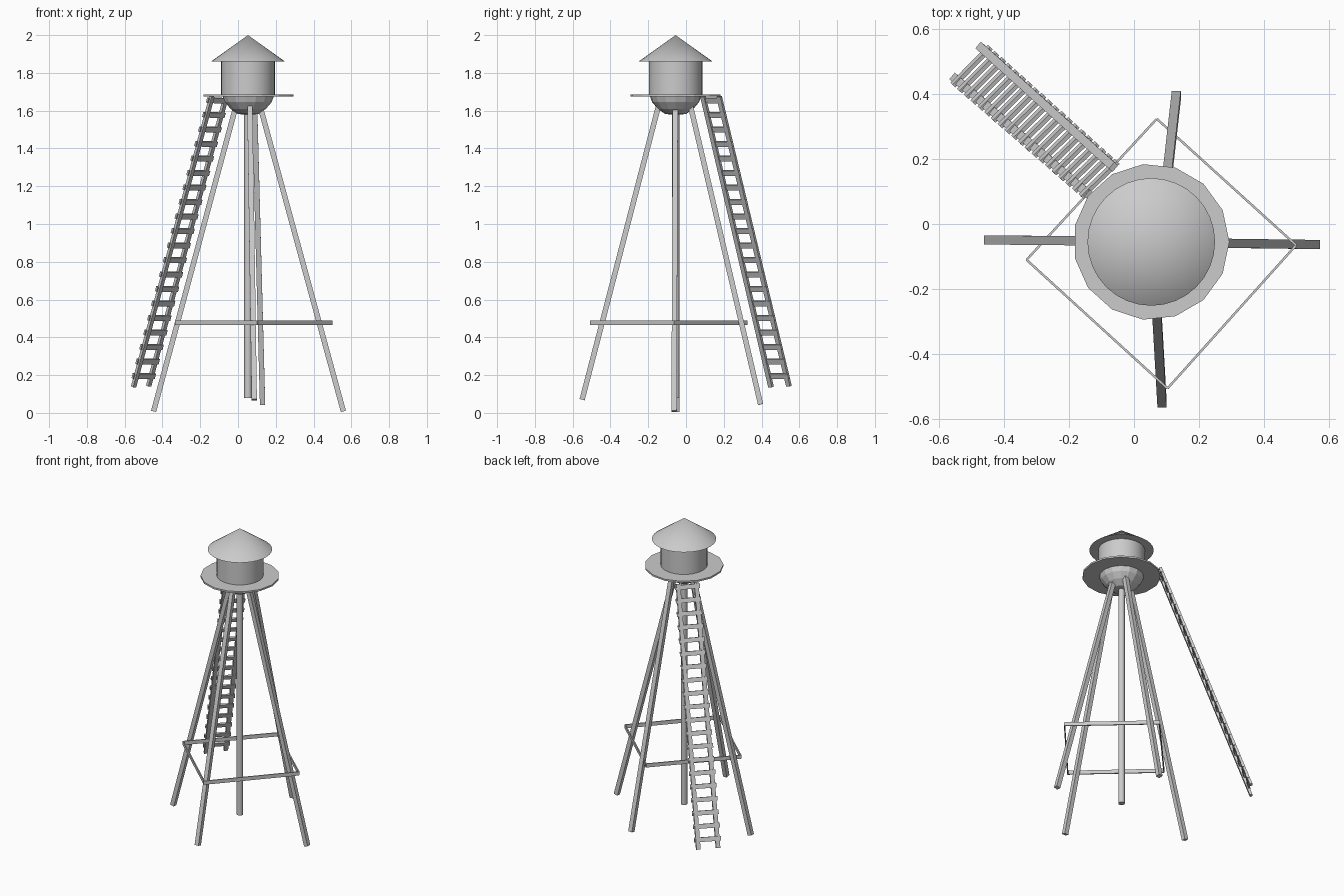
import bpy, bmesh, math
from mathutils import Vector

if "Cube" in bpy.data.objects:
    bpy.data.objects.remove(bpy.data.objects["Cube"])

CX, CY = 0.053, -0.055   # tower axis


def finish(name, bm, smooth=False):
    bmesh.ops.recalc_face_normals(bm, faces=bm.faces)
    me = bpy.data.meshes.new(name)
    bm.to_mesh(me)
    bm.free()
    ob = bpy.data.objects.new(name, me)
    bpy.context.collection.objects.link(ob)
    if smooth:
        bpy.context.view_layer.objects.active = ob
        bpy.ops.object.select_all(action='DESELECT')
        ob.select_set(True)
        bpy.ops.object.shade_smooth_by_angle(angle=math.radians(35))
    return ob


def lathe(name, profile, sides, smooth=False):
    """Closed solid turned from (radius, z) pairs around the tower axis."""
    bm = bmesh.new()
    rings = []
    for r, z in profile:
        if r == 0:
            rings.append([bm.verts.new((CX, CY, z))])
        else:
            rings.append([bm.verts.new((CX + r * math.cos(2 * math.pi * i / sides),
                                        CY + r * math.sin(2 * math.pi * i / sides), z))
                          for i in range(sides)])
    for a, b in zip(rings, rings[1:]):
        for i in range(sides):
            j = (i + 1) % sides
            if len(a) == 1:
                bm.faces.new((a[0], b[i], b[j]))
            elif len(b) == 1:
                bm.faces.new((a[i], a[j], b[0]))
            else:
                bm.faces.new((a[i], a[j], b[j], b[i]))
    for ring in (rings[0], rings[-1]):
        if len(ring) > 1:
            bm.faces.new(ring)
    return finish(name, bm, smooth)


def add_beam(bm, a, b, side, w, d):
    """Box from a to b, w wide along side and d deep across it."""
    a, b = Vector(a), Vector(b)
    axis = (b - a).normalized()
    side = Vector(side)
    side = (side - axis * side.dot(axis)).normalized()
    depth = axis.cross(side)
    ends = [[bm.verts.new(p + side * (sx * w / 2) + depth * (sy * d / 2))
             for sx, sy in ((-1, -1), (1, -1), (1, 1), (-1, 1))] for p in (a, b)]
    bm.faces.new(ends[0])
    bm.faces.new(ends[1])
    for i in range(4):
        j = (i + 1) % 4
        bm.faces.new((ends[0][i], ends[0][j], ends[1][j], ends[1][i]))


def beam(name, *args):
    bm = bmesh.new()
    add_beam(bm, *args)
    return finish(name, bm)


# Tank, roof, walkway and rounded tank bottom
lathe("roof", [(0.196, 1.86), (0, 2.0)], 32, True)
lathe("tank", [(0.142, 1.675), (0.142, 1.862)], 32, True)
lathe("walkway", [(0.24, 1.675), (0.24, 1.686)], 15)
lathe("tank_bottom", [(0, 1.578), (0.055, 1.582), (0.095, 1.61),
                      (0.125, 1.645), (0.138, 1.68)], 15)

# Central pipe
lathe("central_pipe", [(0.02, 0.08), (0.02, 1.6)], 16, True)

# Splayed legs: bottom point, top point, tangent direction
legs = {
    "left_leg": ((-0.447, -0.049, 0.008), (-0.012, -0.053, 1.62), (0, 1, 0)),
    "right_leg": ((0.558, -0.063, 0.008), (0.118, -0.057, 1.62), (0, 1, 0)),
    "back_leg": ((0.13, 0.395, 0.045), (0.088, 0.025, 1.62), (1, 0, 0)),
    "front_leg": ((0.086, -0.55, 0.07), (0.063, -0.147, 1.62), (1, 0, 0)),
}
for name, (a, b, side) in legs.items():
    beam(name, a, b, side, 0.028, 0.028)

# Flat braces around the legs
corners = [(0.07, 0.323), (0.498, -0.065), (0.103, -0.505), (-0.33, -0.11)]
for i in range(4):
    a, b = corners[i], corners[(i + 1) % 4]
    beam(f"brace_{i + 1}", (*a, 0.477), (*b, 0.477), (0, 0, 1), 0.025, 0.007)

# Ladder: two rails with rungs
low = [Vector((-0.553, 0.45, 0.138)), Vector((-0.473, 0.545, 0.142))]
high = [Vector((-0.138, 0.09, 1.675)), Vector((-0.063, 0.175, 1.675))]
across = (low[1] - low[0]).normalized()
out = (high[0] - low[0]).cross(across).normalized()
if out.z < 0:
    out = -out
for label, a, b in zip(("left", "right"), low, high):
    beam(f"ladder_{label}_rail", a, b, across, 0.026, 0.016)

bm = bmesh.new()
N = 20
for i in range(N):
    t = 0.036 + i * 0.95 / (N - 1)
    p = low[0].lerp(high[0], t) - across * 0.02 + out * 0.008
    q = low[1].lerp(high[1], t) + across * 0.02 - out * 0.006
    add_beam(bm, p, q, high[0] - low[0], 0.028, 0.012)
finish("ladder_rungs", bm)
